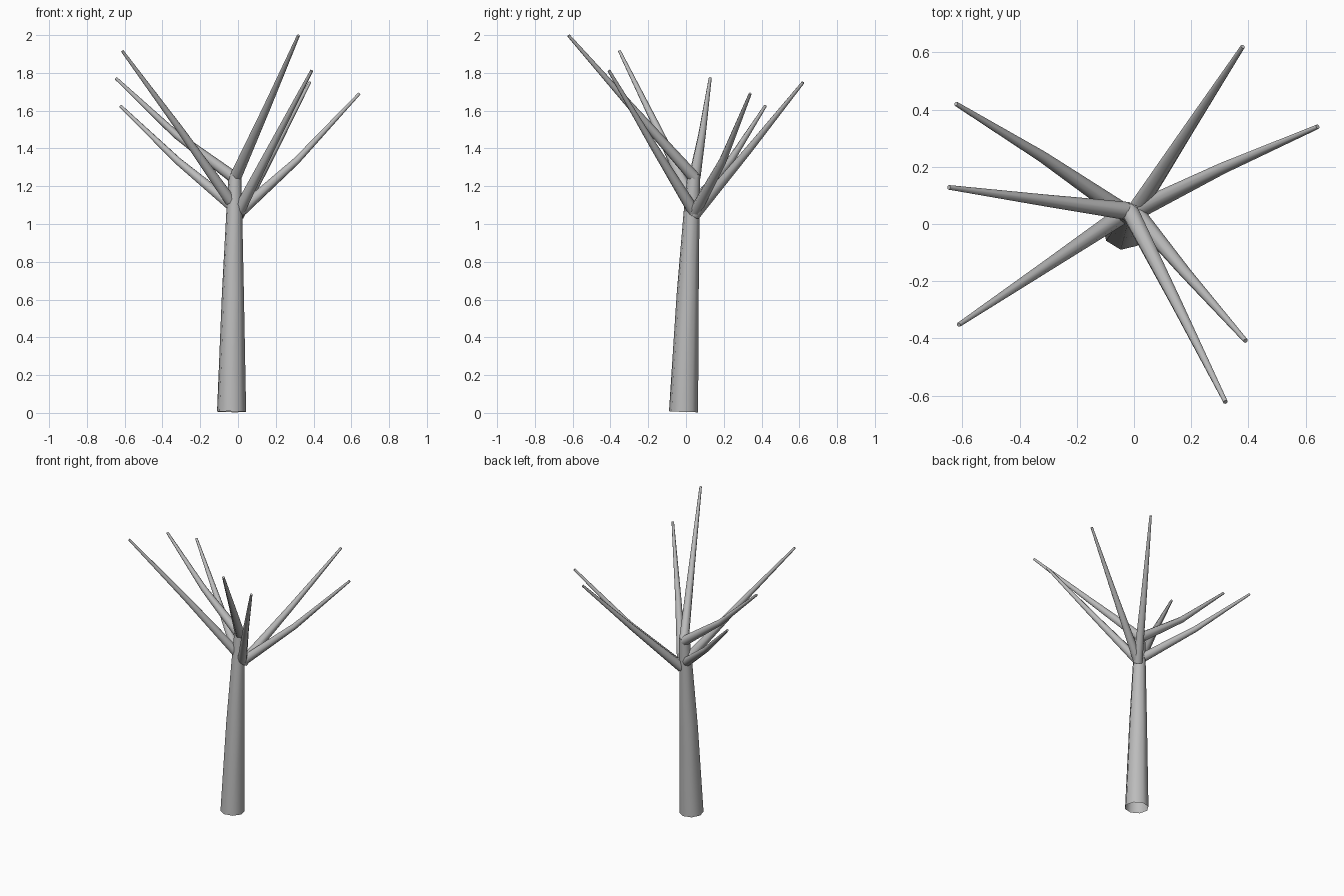
import bpy, bmesh, math
from mathutils import Vector

if "Cube" in bpy.data.objects:
    bpy.data.objects.remove(bpy.data.objects["Cube"])

bark = bpy.data.materials.new("grey_bark")
bark.diffuse_color = (0.5, 0.5, 0.5, 1)
bark.use_nodes = True
bark.node_tree.nodes["Principled BSDF"].inputs["Base Color"].default_value = bark.diffuse_color


def tube(name, points, radii, sides=8, start_cap=False, turn=36):
    """Tapered limb through the points, rings square to the path."""
    pts = [Vector(p) for p in points]
    bm = bmesh.new()
    rings = []
    for i, (p, r) in enumerate(zip(pts, radii)):
        axis = (pts[min(i + 1, len(pts) - 1)] - pts[max(i - 1, 0)]).normalized()
        u = (Vector((1, 0, 0)) - axis * axis.x).normalized()
        v = axis.cross(u)
        ring = []
        for k in range(sides):
            a = math.radians(turn) + math.tau * k / sides
            ring.append(bm.verts.new(p + r * (math.cos(a) * u + math.sin(a) * v)))
        rings.append(ring)
    for a, b in zip(rings, rings[1:]):
        for k in range(sides):
            n = (k + 1) % sides
            bm.faces.new((a[k], a[n], b[n], b[k]))
    bm.faces.new(rings[-1])
    if start_cap:
        bm.faces.new(rings[0][::-1])
    me = bpy.data.meshes.new(name)
    bm.to_mesh(me)
    bm.free()
    me.materials.append(bark)
    ob = bpy.data.objects.new(name, me)
    bpy.context.collection.objects.link(ob)
    bpy.ops.object.select_all(action='DESELECT')
    ob.select_set(True)
    bpy.context.view_layer.objects.active = ob
    bpy.ops.object.shade_smooth_by_angle(angle=math.radians(50))


# Leaning trunk, open underneath
tube("trunk",
     [(-0.034, -0.013, 0.006), (-0.027, 0.009, 0.63), (-0.02, 0.029, 1.05), (-0.016, 0.041, 1.265)],
     [0.078, 0.059, 0.043, 0.034])

# Branches: start, joint, tip
branches = [
    ((-0.015, 0.045, 1.245), (0.15, -0.28, 1.61), (0.32, -0.622, 1.998)),
    ((0.0, 0.045, 1.06), (0.18, -0.17, 1.41), (0.39, -0.408, 1.812)),
    ((0.005, 0.045, 1.05), (0.19, 0.33, 1.39), (0.38, 0.62, 1.75)),
    ((0.005, 0.045, 1.06), (0.31, 0.195, 1.335), (0.642, 0.34, 1.69)),
    ((-0.035, 0.04, 1.10), (-0.32, 0.235, 1.335), (-0.622, 0.42, 1.625)),
    ((-0.02, 0.045, 1.245), (-0.33, 0.085, 1.475), (-0.647, 0.128, 1.772)),
    ((-0.035, 0.035, 1.115), (-0.31, -0.15, 1.505), (-0.612, -0.352, 1.915)),
]
for i, path in enumerate(branches, 1):
    tube(f"branch_{i}", path, [0.032, 0.020, 0.008], start_cap=True)
